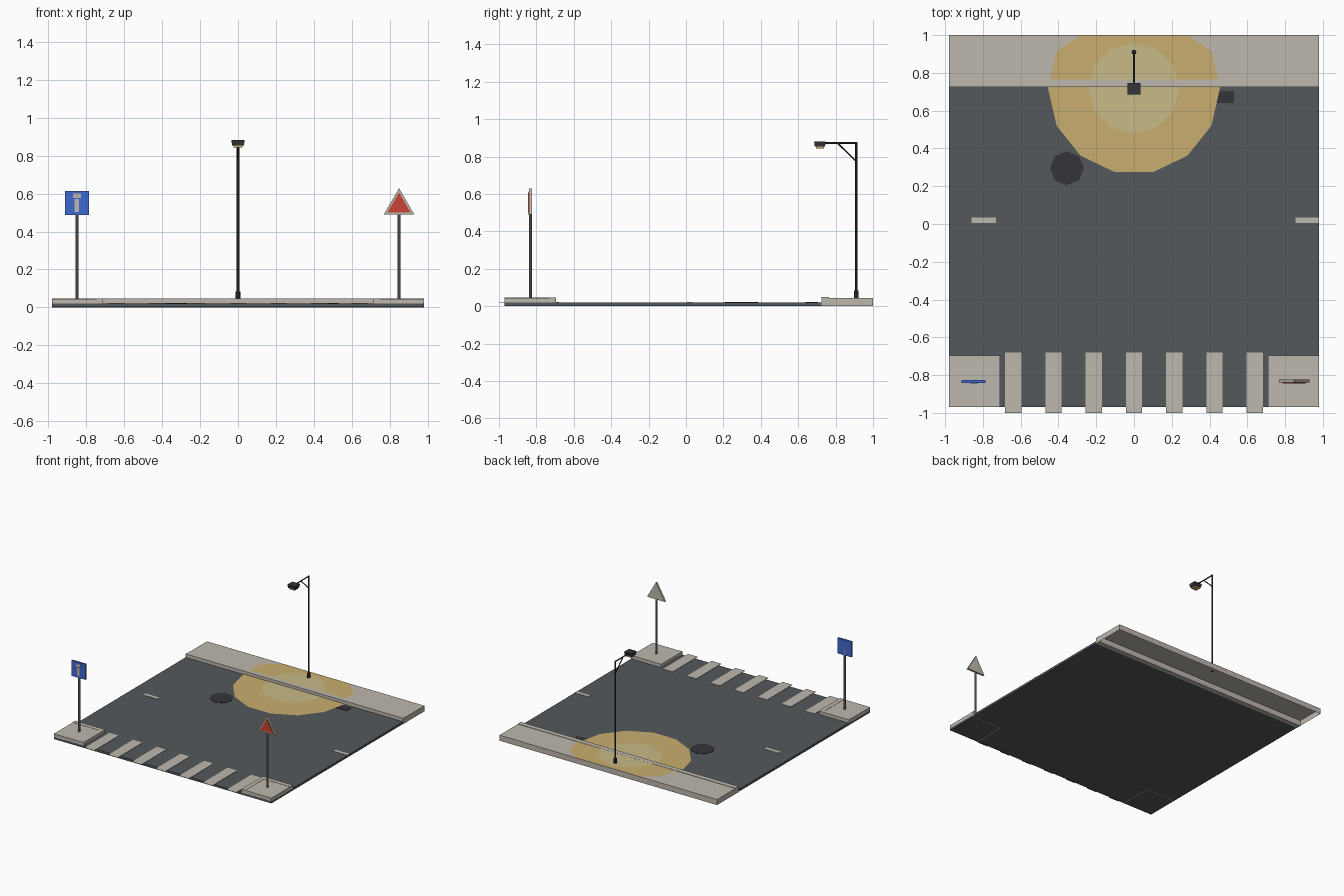
import bpy, bmesh, math
from mathutils import Vector

if "Cube" in bpy.data.objects:
    bpy.data.objects.remove(bpy.data.objects["Cube"])


def material(name, rgb):
    def lin(c):
        c /= 255
        return c / 12.92 if c < 0.04045 else ((c + 0.055) / 1.055) ** 2.4
    m = bpy.data.materials.new(name)
    m.diffuse_color = (*[lin(c) for c in rgb], 1)
    m.use_nodes = True
    m.node_tree.nodes["Principled BSDF"].inputs["Base Color"].default_value = m.diffuse_color
    return m


CONCRETE = material("concrete", (190, 184, 174))
ASPHALT = material("asphalt", (83, 88, 91))
IRON = material("dark_iron", (53, 52, 58))
POLE = material("grey_steel", (135, 131, 125))
GLOW = material("warm_glow", (201, 174, 110))
BRIGHT = material("bright_glow", (201, 186, 134))
BLUE = material("sign_blue", (62, 104, 208))
RED = material("sign_red", (200, 68, 54))


def finish(name, bm, mat):
    me = bpy.data.meshes.new(name)
    bm.to_mesh(me)
    bm.free()
    me.materials.append(mat)
    ob = bpy.data.objects.new(name, me)
    bpy.context.collection.objects.link(ob)
    return ob


def box(name, x, y, z, mat, open_bottom=False, taper=1.0):
    """Box from (min, max) ranges; taper scales the lower end."""
    bm = bmesh.new()
    bmesh.ops.create_cube(bm, size=1)
    for v in bm.verts:
        s = taper if v.co.z < 0 else 1
        v.co = Vector([(r[0] + r[1]) / 2 + c * k * (r[1] - r[0])
                       for r, c, k in zip((x, y, z), v.co, (s, s, 1))])
    if open_bottom:
        bm.normal_update()
        bmesh.ops.delete(bm, geom=[f for f in bm.faces if f.normal.z < -0.9],
                         context='FACES')
    return finish(name, bm, mat)


def rod(name, a, b, r, mat, sides=8):
    a, b = Vector(a), Vector(b)
    bm = bmesh.new()
    bmesh.ops.create_cone(bm, cap_ends=True, segments=sides, radius1=r, radius2=r,
                          depth=(b - a).length)
    rot = (b - a).to_track_quat('Z', 'Y')
    for v in bm.verts:
        v.co = rot @ v.co + (a + b) / 2
    return finish(name, bm, mat)


def disc(name, cx, cy, z, r, sides, start, mat, y_min=-9, y_max=9):
    """Flat polygon, squeezed to y = 1 and cut to a y range."""
    bm = bmesh.new()
    vs = []
    for i in range(sides):
        t = start + math.tau * i / sides
        vs.append(bm.verts.new((cx + r * math.cos(t), min(cy + r * math.sin(t), 0.999), z)))
    bm.faces.new(vs)
    for y, n in ((y_min, -1), (y_max, 1)):
        bmesh.ops.bisect_plane(bm, geom=bm.verts[:] + bm.edges[:] + bm.faces[:],
                               plane_co=(0, y, 0), plane_no=(0, n, 0), clear_outer=True)
    return finish(name, bm, mat)


def prism(name, pts, y0, y1, mat):
    """Extrude an (x, z) outline from y0 to y1."""
    bm = bmesh.new()
    f = bm.faces.new([bm.verts.new((x, y0, z)) for x, z in pts])
    ext = bmesh.ops.extrude_face_region(bm, geom=[f])
    for v in ext['geom']:
        if isinstance(v, bmesh.types.BMVert):
            v.co.y = y1
    bmesh.ops.recalc_face_normals(bm, faces=bm.faces)
    return finish(name, bm, mat)


# Road, rear pavement and its raised kerb
W = 0.98
box("road", (-W, W), (-0.97, 0.725), (0.002, 0.02), ASPHALT)
box("pavement", (-W, W), (0.755, 1.0), (0.0, 0.045), CONCRETE, open_bottom=True)
box("pavement_kerb", (-W, W), (0.725, 0.765), (0.0, 0.048), CONCRETE)

# Corner pads with kerbs along their inner edges
for s, side in ((-1, "left"), (1, "right")):
    def xr(a, b):
        return tuple(sorted((s * a, s * b)))
    box(f"{side}_corner_pad", xr(0.74, W), (-0.97, -0.73), (0.018, 0.045), CONCRETE)
    box(f"{side}_corner_side_kerb", xr(0.71, 0.745), (-0.97, -0.695), (0.018, 0.047), CONCRETE)
    box(f"{side}_corner_back_kerb", xr(0.745, W), (-0.73, -0.695), (0.018, 0.047), CONCRETE)
    box(f"{side}_corner_side_skirt", xr(0.71, 0.718), (-0.97, -0.695), (0, 0.02), CONCRETE)
    box(f"{side}_corner_back_skirt", xr(0.718, W), (-0.703, -0.695), (0, 0.02), CONCRETE)

# Crossing stripes and lane dashes
for i in range(7):
    x = (i - 3) * 0.213
    box(f"crossing_stripe_{i + 1}", (x - 0.043, x + 0.043), (-1.0, -0.68),
        (0.0195, 0.0225), CONCRETE)
box("left_lane_dash", (-0.86, -0.73), (0.005, 0.035), (0.0195, 0.0225), CONCRETE)
box("right_lane_dash", (0.855, W), (0.005, 0.035), (0.0195, 0.0225), CONCRETE)

# Manhole cover and drain grate
rod("manhole_cover", (-0.355, 0.295, 0.0195), (-0.355, 0.295, 0.0225), 0.09, IRON)
box("drain_grate", (0.43, 0.53), (0.64, 0.705), (0.0195, 0.0225), IRON)

# Pool of lamp light, on the road and on the pavement
for part, lo, hi, z in (("road", -9, 0.725, 0.024), ("pavement", 0.765, 9, 0.0462)):
    disc(f"{part}_glow", 0, 0.718, z, 0.455, 14, 0, GLOW, lo, hi)
    disc(f"{part}_bright_glow", 0, 0.718, z + 0.0012, 0.24, 12, 0, BRIGHT, lo, hi)

# Street lamp
rod("lamp_base", (0, 0.91, 0.045), (0, 0.91, 0.085), 0.013, IRON)
rod("lamp_pole", (0, 0.91, 0.045), (0, 0.91, 0.876), 0.007, IRON)
rod("lamp_arm", (0, 0.914, 0.872), (0, 0.72, 0.872), 0.005, IRON, 6)
rod("lamp_brace", (0, 0.91, 0.775), (0, 0.81, 0.872), 0.004, IRON, 6)
box("lamp_head", (-0.035, 0.035), (0.685, 0.747), (0.853, 0.881), IRON, taper=0.88)
box("lamp_lens", (-0.023, 0.023), (0.695, 0.737), (0.842, 0.854), GLOW)

# Sign poles
PY = -0.832
for s, side, top in ((-1, "left", 0.56), (1, "right", 0.52)):
    rod(f"{side}_sign_pole", (s * 0.848, PY, 0.045), (s * 0.848, PY, top), 0.008, POLE)

# Blue square sign with its pale symbol
box("blue_sign", (-0.912, -0.785), (PY - 0.010, PY + 0.006), (0.487, 0.612), BLUE)
box("blue_sign_symbol_bar", (-0.869, -0.827), (PY - 0.013, PY - 0.009), (0.577, 0.6), CONCRETE)
box("blue_sign_symbol_stem", (-0.86, -0.837), (PY - 0.013, PY - 0.009), (0.503, 0.571), CONCRETE)

# Triangular warning sign
prism("warning_sign", [(0.768, 0.49), (0.928, 0.49), (0.848, 0.628)],
      PY - 0.008, PY + 0.008, CONCRETE)
prism("warning_sign_panel", [(0.787, 0.5), (0.909, 0.5), (0.848, 0.605)],
      PY - 0.012, PY - 0.007, RED)
